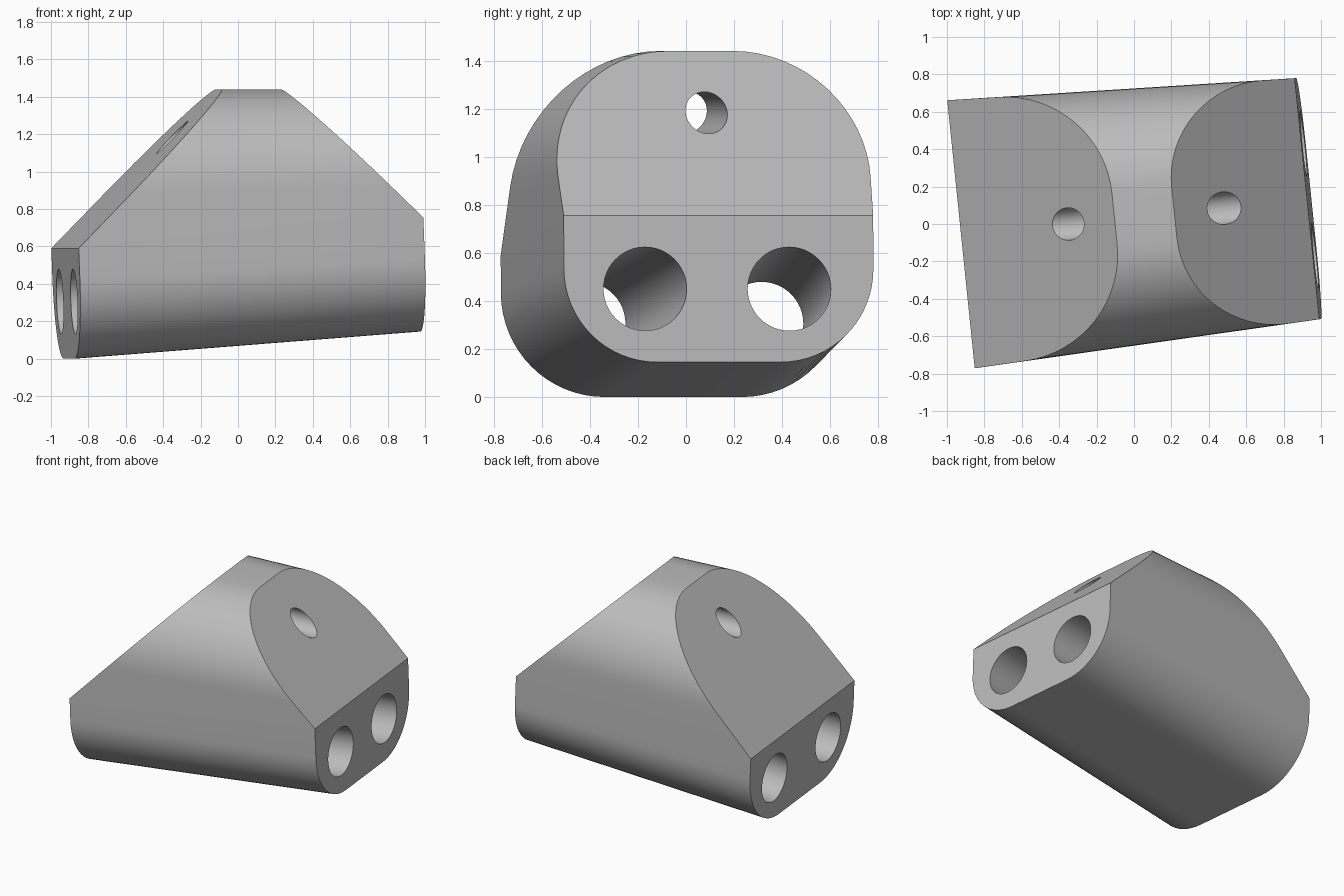
import bpy, bmesh
from math import sin, cos, pi, radians
from mathutils import Vector

old = bpy.data.objects.get("Cube")
if old:
    bpy.data.objects.remove(old, do_unlink=True)

YAW = radians(5.85)
AXIS = Vector((cos(YAW), sin(YAW), 0))      # long direction of the block
SIDE = Vector((-sin(YAW), cos(YAW), 0))     # across the block
UP = Vector((0, 0, 1))
TOP = 1.44
LEAN = 0.038                                # slight backward lean of the end faces

LEFT_EDGE = Vector((-0.925, -0.055, 0.59))  # middle of each end face's top edge
RIGHT_EDGE = Vector((0.925, 0.135, 0.755))

# Single body colour
grey = bpy.data.materials.new("plain grey")
grey.use_nodes = True
colour = (0.5, 0.5, 0.5, 1)
grey.diffuse_color = colour
grey.node_tree.nodes["Principled BSDF"].inputs["Base Color"].default_value = colour


def section(bm, edge_mid, size, steps=16):
    """Rounded square, softer at the top, hanging from the flat top."""
    verts = []
    half = size / 2
    corners = [(1, 1, 0.4), (-1, 1, 0.4), (-1, -1, 0.3), (1, -1, 0.3)]
    for i, (sx, sz, ratio) in enumerate(corners):
        r = ratio * size
        for k in range(steps + 1):
            a = (i + k / steps) * pi / 2
            across = sx * (half - r) + r * cos(a)
            z = TOP - half + sz * (half - r) + r * sin(a)
            base = edge_mid + SIDE * across
            base += AXIS * LEAN * (edge_mid.z - z)
            verts.append(bm.verts.new((base.x, base.y, z)))
    return verts


def slice_off(bm, point, normal):
    cut = bmesh.ops.bisect_plane(
        bm, geom=bm.verts[:] + bm.edges[:] + bm.faces[:], dist=1e-5,
        plane_co=point, plane_no=normal, clear_outer=True)
    rim = [e for e in cut["geom_cut"] if isinstance(e, bmesh.types.BMEdge)]
    bmesh.ops.edgeloop_fill(bm, edges=[e for e in rim if e.is_boundary])


# Tapered body with two sloped shoulders
bm = bmesh.new()
a = section(bm, LEFT_EDGE, 1.44)
b = section(bm, RIGHT_EDGE, 1.295)
bm.faces.new(a)
bm.faces.new(b[::-1])
for i in range(len(a)):
    j = (i + 1) % len(a)
    bm.faces.new((a[i], b[i], b[j], a[j]))
slice_off(bm, LEFT_EDGE, -AXIS * 1.03 + UP)
slice_off(bm, RIGHT_EDGE, AXIS * 0.96 + UP)
bmesh.ops.recalc_face_normals(bm, faces=bm.faces)
mesh = bpy.data.meshes.new("block_body")
bm.to_mesh(mesh)
bm.free()
body = bpy.data.objects.new("block_body", mesh)
bpy.context.collection.objects.link(body)
mesh.materials.append(grey)
bpy.context.view_layer.objects.active = body


def drill(name, start, end, radius):
    """Bore a round hole through the body along the line start-end."""
    start, end = Vector(start), Vector(end)
    d = end - start
    bpy.ops.mesh.primitive_cylinder_add(
        vertices=48, radius=radius, depth=d.length * 2, location=(start + end) / 2,
        rotation=d.to_track_quat('Z', 'Y').to_euler())
    cutter = bpy.context.object
    cutter.name = name
    cutter.hide_render = True
    cutter.data.materials.append(grey)
    bpy.context.view_layer.objects.active = body
    mod = body.modifiers.new(name, 'BOOLEAN')
    mod.operation = 'DIFFERENCE'
    mod.solver = 'EXACT'
    mod.object = cutter
    bpy.ops.object.modifier_apply(modifier=name)
    bpy.data.objects.remove(cutter, do_unlink=True)


# Two wide bores that spread apart, and one narrow bore near the top
drill("front_bore", (-0.875, -0.425, 0.305), (0.97, -0.17, 0.45), 0.174)
drill("back_bore", (-0.955, 0.315, 0.305), (0.91, 0.43, 0.45), 0.174)
drill("top_bore", (-0.35, 0, 1.183), (0.48, 0.085, 1.183), 0.087)

# Smooth rounded sides with crisp cut edges
bpy.ops.object.select_all(action='DESELECT')
body.select_set(True)
bpy.context.view_layer.objects.active = body
bpy.ops.object.shade_smooth_by_angle(angle=radians(25))
